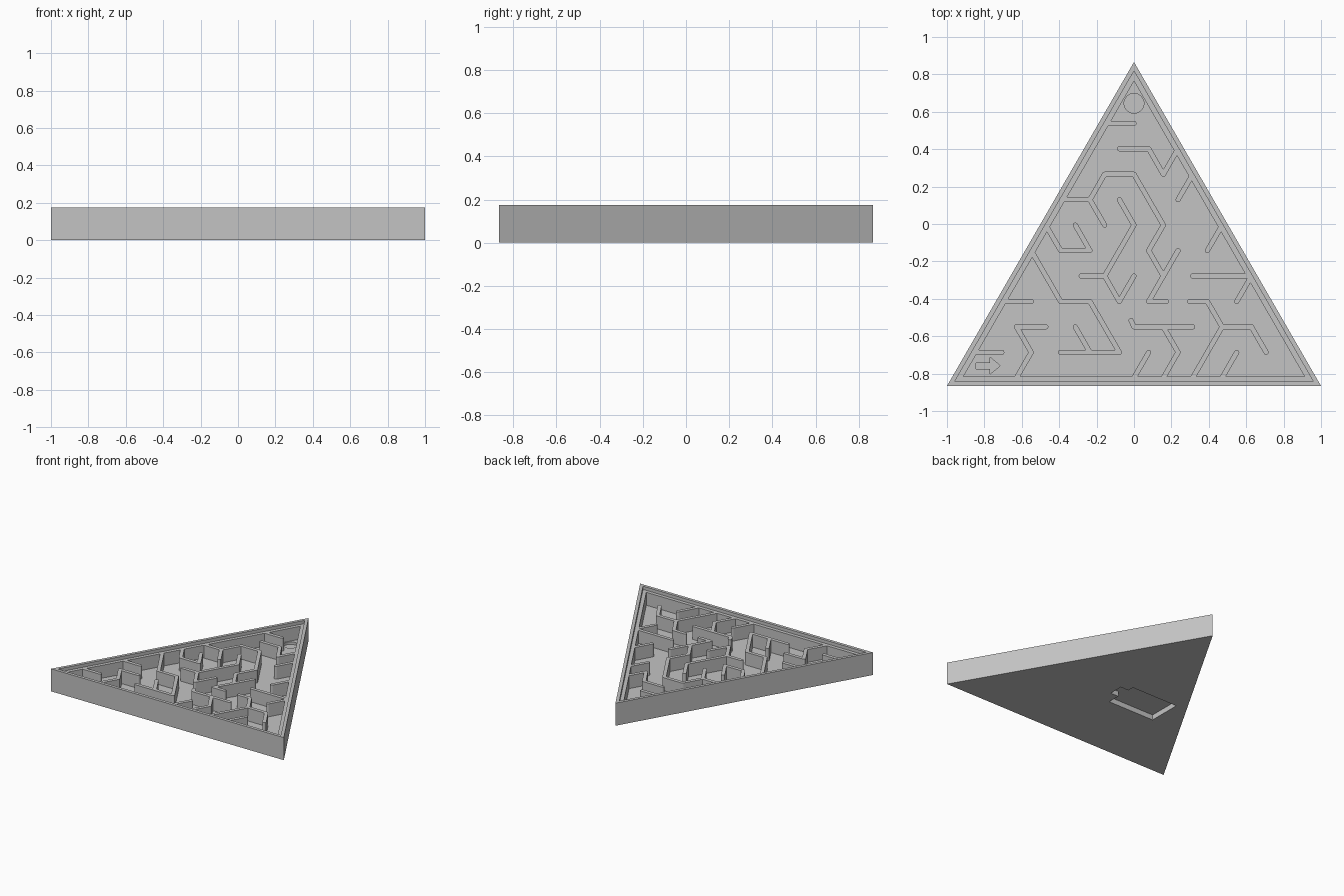
import bpy, bmesh, math
from mathutils import Vector

cube = bpy.data.objects.get("Cube")
if cube:
    bpy.data.objects.remove(cube, do_unlink=True)

HEIGHT, LEDGE, FLOOR = 0.175, 0.15, 0.05
INRADIUS = 1 / math.sqrt(3)
CENTRE_Y = -math.sqrt(3) / 2 + INRADIUS

grey = bpy.data.materials.new("plain grey")
grey.use_nodes = True
colour = (0.55, 0.55, 0.55, 1)
grey.diffuse_color = colour
grey.node_tree.nodes["Principled BSDF"].inputs["Base Color"].default_value = colour


def add_prism(bm, outline, z0, z1):
    """Extrude a flat outline from z0 to z1."""
    base = bm.faces.new([bm.verts.new((x, y, z0)) for x, y in outline])
    top = bmesh.ops.extrude_face_region(bm, geom=[base], use_keep_orig=True)["geom"]
    verts = [v for v in top if isinstance(v, bmesh.types.BMVert)]
    bmesh.ops.translate(bm, verts=verts, vec=(0, 0, z1 - z0))


def finish(bm, name):
    bmesh.ops.recalc_face_normals(bm, faces=bm.faces)
    mesh = bpy.data.meshes.new(name)
    bm.to_mesh(mesh)
    bm.free()
    mesh.materials.append(grey)
    obj = bpy.data.objects.new(name, mesh)
    bpy.context.collection.objects.link(obj)
    return obj


def prism(name, outline, z0, z1):
    bm = bmesh.new()
    add_prism(bm, outline, z0, z1)
    return finish(bm, name)


def triangle(inset):
    r = 2 * (INRADIUS - inset)
    return [(r * math.cos(math.radians(a)), CENTRE_Y + r * math.sin(math.radians(a)))
            for a in (90, 210, 330)]


def circle(x, y, r, n):
    return [(x + r * math.cos(math.tau * k / n), y + r * math.sin(math.tau * k / n))
            for k in range(n)]


def cut(target, cutter):
    mod = target.modifiers.new("cut", "BOOLEAN")
    mod.operation, mod.solver, mod.object = "DIFFERENCE", "EXACT", cutter
    bpy.context.view_layer.objects.active = target
    bpy.ops.object.modifier_apply(modifier=mod.name)
    bpy.data.objects.remove(cutter, do_unlink=True)


# Triangular tray with a stepped rim
tray = prism("tray", triangle(0), 0, HEIGHT)
cut(tray, prism("lid_seat", triangle(0.024), LEDGE, 1))
cut(tray, prism("pocket", triangle(0.051), FLOOR, 1))

# Round goal and start arrow sunk into the floor
cut(tray, prism("goal", circle(0, 0.645, 0.053, 32), FLOOR - 0.02, 1))
arrow = [(-0.845, -0.774), (-0.77, -0.774), (-0.77, -0.803), (-0.715, -0.758),
         (-0.77, -0.712), (-0.77, -0.742), (-0.845, -0.742)]
cut(tray, prism("start_arrow", arrow, FLOOR - 0.02, 0.1))

# Shallow tabbed recess in the underside
recess = [(-0.44, -0.32), (-0.04, -0.32), (-0.04, -0.22), (0.03, -0.22),
          (0.03, -0.11), (-0.04, -0.11), (-0.04, -0.06), (-0.44, -0.06)]
cut(tray, prism("underside_recess", recess, -0.1, 0.04))

# Maze walls walk along a triangular lattice of half-columns and rows
COLUMN, ROW, TOP_ROW, RADIUS = 0.0785, 0.136, 0.538, 0.0135
STEPS = {"E": (2, 0), "W": (-2, 0), "SE": (1, 1), "SW": (-1, 1),
         "NE": (1, -1), "NW": (-1, -1),
         "SHORT": (1.6, 0), "STUB": (1.2, 0), "TICK": (-0.2, -0.25)}


def capsule(a, b, n=6):
    """Outline of a straight wall with rounded ends."""
    angle = math.atan2(b.y - a.y, b.x - a.x)
    ring = []
    for end, start in ((b, angle - math.pi / 2), (a, angle + math.pi / 2)):
        for k in range(n + 1):
            t = start + math.pi * k / n
            ring.append((end.x + RADIUS * math.cos(t), end.y + RADIUS * math.sin(t)))
    return ring


def wall(bm, column, row, route):
    here = Vector((column * COLUMN, TOP_ROW - row * ROW))
    for step in route.split():
        dx, dy = STEPS[step]
        there = here + Vector((dx * COLUMN, -dy * ROW))
        add_prism(bm, capsule(here, there), FLOOR - 0.005, LEDGE)
        here = there


bm = bmesh.new()
# Upper walls
wall(bm, -2, 0, "E")
wall(bm, -1, 1, "E SE NE")
wall(bm, 4, 2, "SW")
wall(bm, 6, 4, "SW")
# Central walls
wall(bm, -5, 3, "E NE E SE SE SW SE SW STUB")
wall(bm, -3, 3, "SE")
wall(bm, -1, 3, "SE SW SW SE NE")
wall(bm, -3.6, 6, "SHORT")
wall(bm, 3, 5, "SW")
# Left walls
wall(bm, -6, 4, "SE E NW")
wall(bm, -7, 5, "SE SE E SE SE W W")
wall(bm, -3, 9, "NW")
wall(bm, -9, 7, "E")
wall(bm, -6, 8, "W SE SW")
wall(bm, -11, 9, "E")
# Right and lower walls
wall(bm, 0, 8, "TICK")
wall(bm, 0, 8, "E E")
wall(bm, 2, 8, "SE SW")
wall(bm, 1, 9, "SW")
wall(bm, 4, 6, "E E SW")
wall(bm, 3.8, 7, "STUB SE E SE")
wall(bm, 6, 8, "SW SW")
wall(bm, 7, 9, "SW")
finish(bm, "maze_walls")
